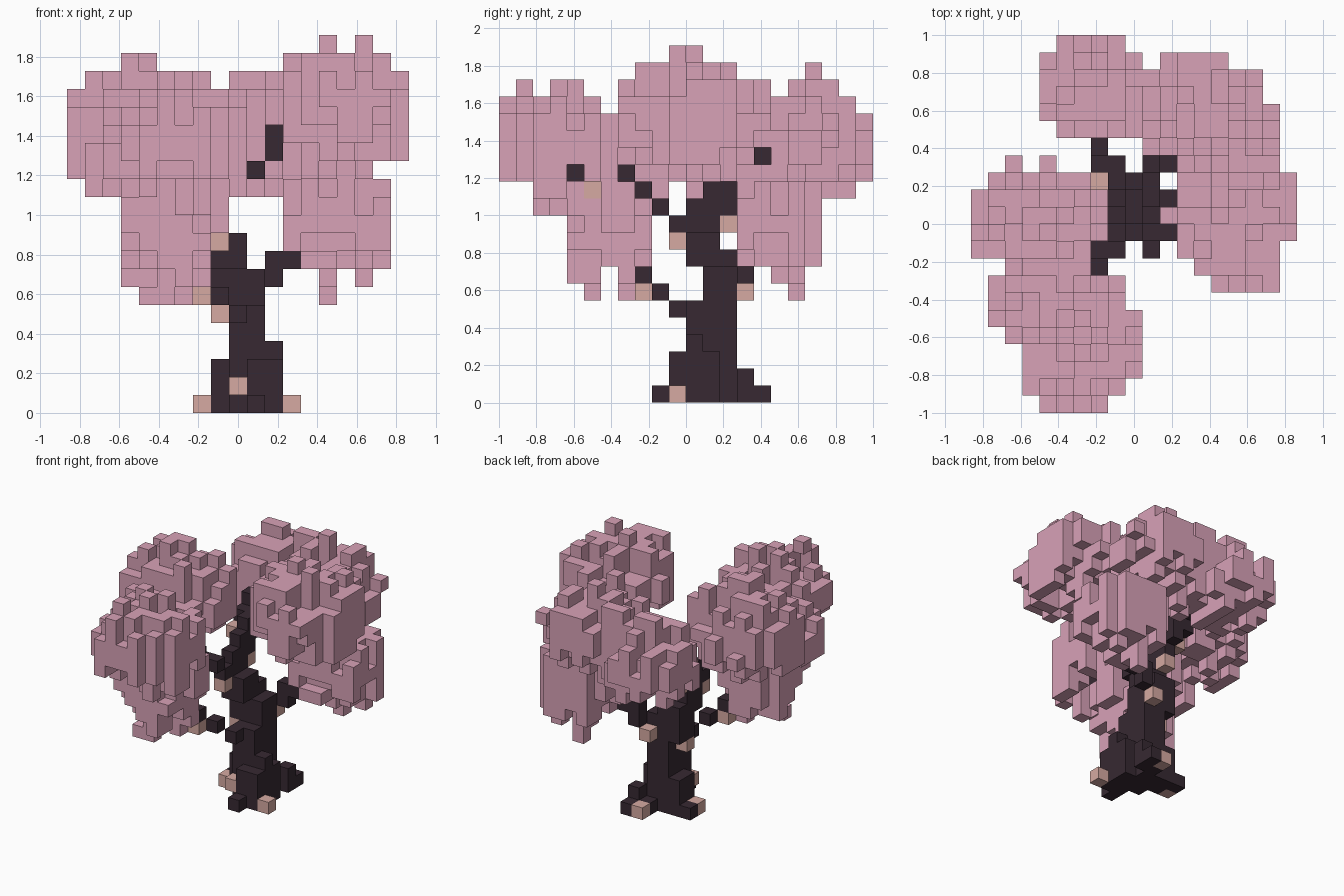
import bpy
import bmesh
import random
from mathutils import Vector
from itertools import product

cube = bpy.data.objects.get("Cube")
if cube:
    bpy.data.objects.remove(cube, do_unlink=True)

random.seed(11)
V = 1 / 11                                  # edge of one block
ORIGIN = Vector((-9.5 * V, -1, 0))
POWER = 2.05                                # roundness of the leaf clumps


def material(name, rgb):
    m = bpy.data.materials.new(name)
    m.use_nodes = True
    m.diffuse_color = (*rgb, 1)
    m.node_tree.nodes["Principled BSDF"].inputs["Base Color"].default_value = (*rgb, 1)
    return m


bark = material("dark bark", (0.038, 0.022, 0.032))
knot = material("tan knot", (0.67, 0.4, 0.36))
blossom = material("pink blossom", (0.69, 0.36, 0.475))


def box(lo, hi):
    """All blocks from corner lo to corner hi, both included."""
    return set(product(*(range(a, b + 1) for a, b in zip(lo, hi))))


def path(*points):
    """Blocks along a chain of points."""
    cells = set()
    for a, b in zip(points, points[1:]):
        a, b = Vector(a), Vector(b)
        steps = int(max(abs(c) for c in b - a))
        cells |= {tuple(round(c) for c in a.lerp(b, s / steps)) for s in range(steps + 1)}
    return cells


def clump(centre, radius):
    """A rounded clump whose columns end at ragged heights."""
    cells = set()
    for i, j in product(range(19), range(22)):
        x, y, _ = ORIGIN + Vector((i + 0.5, j + 0.5, 0)) * V
        q = abs((x - centre[0]) / radius[0]) ** POWER + abs((y - centre[1]) / radius[1]) ** POWER
        if q + random.uniform(0, 0.25) > 1:
            continue
        half = radius[2] * (1 - q) ** (1 / POWER)
        top = centre[2] + half + random.uniform(-0.2, 0.06)
        low = centre[2] - half + random.uniform(-0.06, 0.2)
        cells |= {(i, j, k) for k in range(21) if low <= (k + 0.5) * V <= top}
    return cells


def build(name, cells, mat, solid):
    """Make a mesh from the block faces that are not covered."""
    bm = bmesh.new()
    for cell in sorted(cells):
        for axis, side in product(range(3), (0, 1)):
            step = [0, 0, 0]
            step[axis] = 2 * side - 1
            if tuple(c + s for c, s in zip(cell, step)) in solid:
                continue
            u, v = (axis + 1) % 3, (axis + 2) % 3
            ring = []
            for du, dv in ((0, 0), (1, 0), (1, 1), (0, 1)):
                p = list(cell)
                p[axis] += side
                p[u] += du
                p[v] += dv
                ring.append(bm.verts.new(ORIGIN + Vector(p) * V))
            bm.faces.new(ring if side else ring[::-1])
    bmesh.ops.remove_doubles(bm, verts=bm.verts[:], dist=0.001)
    mesh = bpy.data.meshes.new(name)
    bm.to_mesh(mesh)
    bm.free()
    mesh.materials.append(mat)
    bpy.context.collection.objects.link(bpy.data.objects.new(name, mesh))


# Trunk: flared foot, straight stem, crown leaning to one side
trunk = box((8, 12, 0), (10, 13, 2)) | box((9, 11, 0), (11, 12, 2)) | box((10, 10, 0), (11, 10, 2))
trunk |= box((9, 11, 3), (10, 13, 5)) | box((8, 12, 6), (10, 13, 7)) | box((8, 11, 8), (9, 13, 8))
trunk |= box((8, 11, 9), (9, 12, 9)) | box((8, 10, 10), (8, 12, 10)) | box((8, 11, 11), (8, 13, 11))
trunk |= {(11, 11, 3)}
roots = {(10, 9, 0), (10, 14, 0), (11, 14, 0), (11, 15, 0), (11, 14, 1), (7, 13, 0)}

# Branches reaching into each clump
branches = {
    "front_low_branch": path((9, 10, 5), (8, 9, 6), (7, 8, 7), (6, 7, 8)),
    "front_high_branch": path((8, 10, 10), (8, 9, 11), (7, 9, 11), (7, 8, 12), (6, 8, 12), (6, 7, 12), (6, 7, 13)),
    "front_tip_branch": {(7, 4, 13)},
    "side_low_branch": path((10, 13, 7), (11, 14, 7), (11, 14, 8), (12, 14, 8)),
    "back_branch": path((8, 12, 12), (8, 13, 12), (8, 13, 13), (8, 14, 13), (7, 14, 13), (7, 15, 14), (7, 16, 14)),
    "side_high_branch": path((8, 14, 12), (8, 14, 13)) | path((10, 14, 13), (11, 15, 14), (11, 15, 15), (11, 16, 16)),
}

knots = {(7, 12, 0), (12, 10, 0), (10, 15, 0), (9, 10, 1), (8, 12, 5), (7, 8, 6),
         (10, 14, 6), (8, 10, 9), (8, 13, 10), (7, 13, 12), (7, 5, 12)}

# Leaf clumps: centre and radius of each rounded mass
clumps = {
    "side_blossom": clump((0.54, 0.02, 1.54), (0.37, 0.43, 0.32)),
    "back_blossom": clump((-0.22, 0.73, 1.38), (0.34, 0.3, 0.29)),
    "back_corner_blossom": clump((0.27, 0.65, 1.44), (0.46, 0.29, 0.31)),
    "low_side_blossom": clump((0.51, 0.5, 0.98), (0.3, 0.28, 0.36)),
    "left_blossom": clump((-0.5, 0.04, 1.43), (0.39, 0.29, 0.32)),
    "front_blossom": clump((-0.29, -0.65, 1.36), (0.37, 0.38, 0.32)),
    "inner_front_blossom": clump((-0.48, -0.42, 1.31), (0.33, 0.26, 0.26)),
    "low_front_blossom": clump((-0.36, -0.42, 0.91), (0.28, 0.27, 0.38)),
}
# Loose tufts
clumps["side_blossom"] |= box((16, 10, 18), (16, 10, 20)) | box((14, 8, 18), (15, 9, 19))
clumps["side_blossom"] |= box((12, 9, 15), (12, 10, 16)) | box((18, 10, 14), (18, 12, 17)) | {(18, 12, 18)}
clumps["back_corner_blossom"] |= box((12, 18, 17), (12, 18, 19)) | {(10, 15, 15), (12, 15, 16), (13, 14, 15)}
clumps["left_blossom"] |= box((3, 11, 17), (4, 11, 19)) | {(2, 14, 14), (4, 14, 15), (4, 14, 14)}
clumps["left_blossom"] |= box((0, 9, 13), (0, 11, 16)) | {(2, 11, 12)}
clumps["back_blossom"] |= {(5, 21, 14), (6, 21, 13), (7, 21, 15)}
clumps["front_blossom"] |= box((5, 0, 14), (5, 0, 17)) | {(6, 0, 15), (7, 0, 13), (5, 1, 18), (6, 3, 18)}
clumps["front_blossom"] |= box((9, 2, 12), (9, 3, 15)) | box((9, 4, 14), (9, 4, 15)) | box((8, 6, 10), (8, 7, 12))
clumps["low_side_blossom"] |= box((12, 14, 9), (12, 15, 10)) | box((13, 14, 8), (14, 14, 8)) | {(14, 16, 7), (16, 17, 7)}
clumps["low_front_blossom"] |= box((7, 7, 7), (7, 7, 9)) | box((6, 7, 6), (6, 7, 8)) | {(4, 5, 6)}

# Narrow gaps through the leaves beside two branch tips
gaps = box((8, 5, 12), (12, 5, 12)) | box((8, 4, 13), (12, 4, 13)) | box((12, 15, 14), (18, 15, 14))

# Give every block to one part, wood first
parts = [("knots", knots, knot), ("trunk", trunk, bark), ("roots", roots, bark)]
parts += [(n, c, bark) for n, c in branches.items()]
parts += [(n, c - gaps, blossom) for n, c in clumps.items()]
solid = set().union(*(c for _, c, _ in parts))
used = set()
for name, cells, mat in parts:
    build(name, cells - used, mat, solid)
    used |= cells
